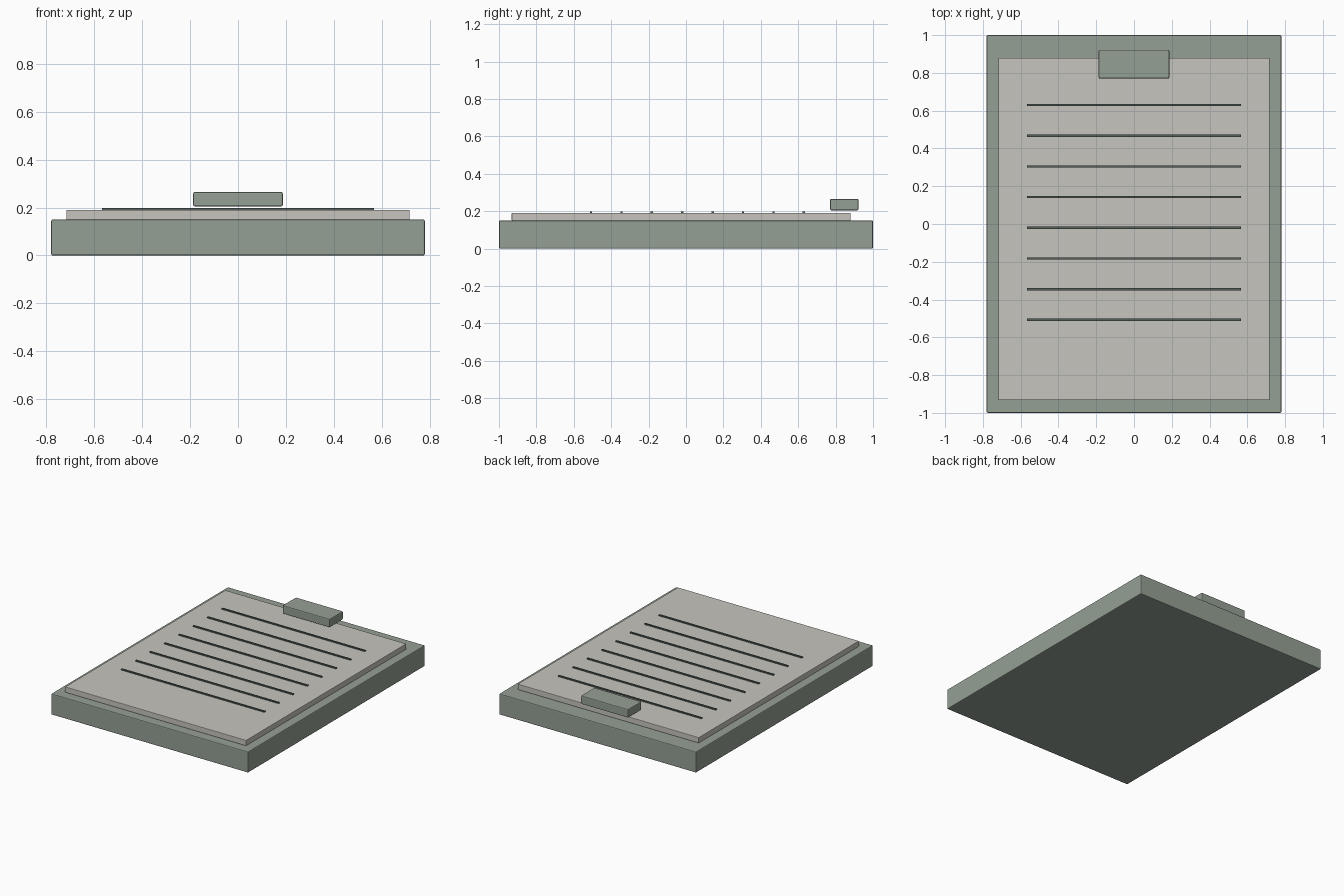
import bpy

if "Cube" in bpy.data.objects:
    bpy.data.objects.remove(bpy.data.objects["Cube"])


def material(name, color):
    m = bpy.data.materials.new(name)
    m.diffuse_color = (*color, 1)
    m.use_nodes = True
    m.node_tree.nodes["Principled BSDF"].inputs["Base Color"].default_value = m.diffuse_color
    return m


sage = material("sage green", (0.30, 0.35, 0.30))
cream = material("warm paper", (0.57, 0.56, 0.51))
slate = material("dark slate", (0.09, 0.115, 0.105))


def box(name, x, y, z, mat, bevel=0.0):
    """Box from (min, max) ranges, with optional softened edges."""
    bpy.ops.mesh.primitive_cube_add(
        size=1, location=[(r[0] + r[1]) / 2 for r in (x, y, z)])
    ob = bpy.context.object
    ob.name = name
    ob.scale = [r[1] - r[0] for r in (x, y, z)]
    bpy.ops.object.transform_apply(location=False, rotation=False, scale=True)
    ob.data.materials.append(mat)
    if bevel:
        mod = ob.modifiers.new("soft edges", 'BEVEL')
        mod.width = bevel
        mod.segments = 2
    return ob


# Backing board, paper stack and clip
box("board", (-0.78, 0.78), (-1, 1), (0, 0.15), sage, 0.006)
box("paper", (-0.717, 0.717), (-0.932, 0.88), (0.15, 0.19), cream, 0.003)
box("clip", (-0.187, 0.187), (0.77, 0.922), (0.205, 0.265), sage, 0.006)

# Ruled writing lines
for i in range(8):
    y = 0.63 - i * 0.1625
    box(f"ruled_line_{i + 1}", (-0.567, 0.567), (y - 0.006, y + 0.006),
        (0.19, 0.198), slate)
